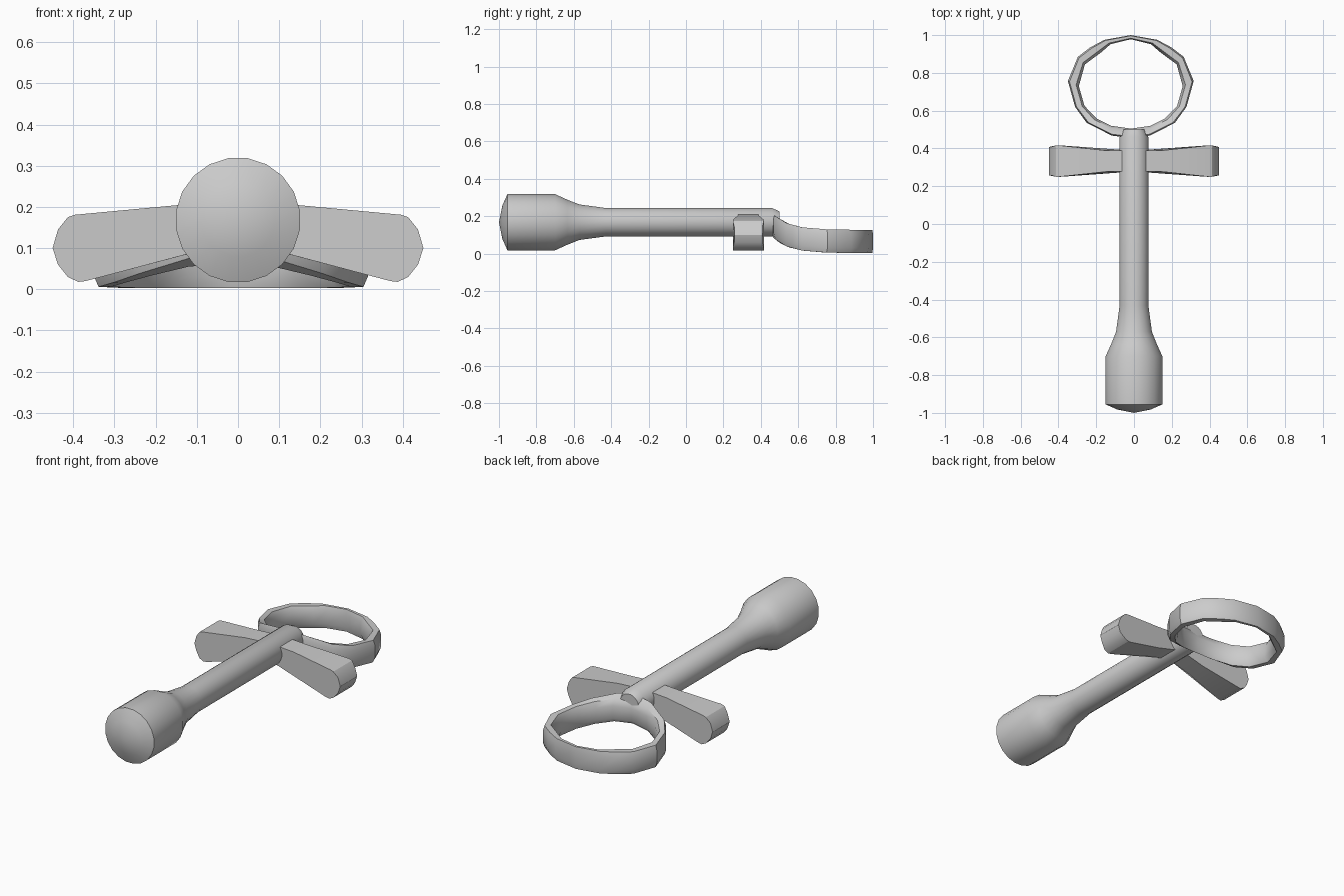
import bpy, bmesh, math

cube = bpy.data.objects.get("Cube")
if cube:
    bpy.data.objects.remove(cube, do_unlink=True)

grey = bpy.data.materials.new("plain grey")
grey.use_nodes = True
colour = (0.6, 0.6, 0.6, 1)
grey.diffuse_color = colour
grey.node_tree.nodes["Principled BSDF"].inputs["Base Color"].default_value = colour

AXIS_Z = 0.168   # height of the shaft axis


def finish(name, bm, angle=35):
    bmesh.ops.recalc_face_normals(bm, faces=bm.faces)
    mesh = bpy.data.meshes.new(name)
    bm.to_mesh(mesh)
    bm.free()
    obj = bpy.data.objects.new(name, mesh)
    bpy.context.collection.objects.link(obj)
    mesh.materials.append(grey)
    bpy.ops.object.select_all(action='DESELECT')
    obj.select_set(True)
    bpy.context.view_layer.objects.active = obj
    bpy.ops.object.shade_smooth_by_angle(angle=math.radians(angle))
    return obj


def bridge(bm, loops, closed=False):
    """Join consecutive vertex loops with quads."""
    pairs = list(zip(loops, loops[1:]))
    if closed:
        pairs.append((loops[-1], loops[0]))
    for a, b in pairs:
        for i in range(len(a)):
            j = (i + 1) % len(a)
            bm.faces.new((a[i], a[j], b[j], b[i]))


# Turned shaft with a thick, domed head at the front
def build_shaft():
    profile = [(-0.982, 0.09), (-0.955, 0.152), (-0.70, 0.152), (-0.635, 0.122),
               (-0.57, 0.096), (-0.43, 0.077), (0.46, 0.077), (0.50, 0.058)]
    sides = 20
    bm = bmesh.new()
    loops = []
    for y, r in profile:
        angles = [math.tau * (i + 0.5) / sides for i in range(sides)]
        loops.append([bm.verts.new((r * math.cos(a), y, AXIS_Z + r * math.sin(a)))
                      for a in angles])
    bridge(bm, loops)
    tip = bm.verts.new((0, -1.0, AXIS_Z))
    for i in range(sides):
        bm.faces.new((tip, loops[0][i], loops[0][(i + 1) % sides]))
    bm.faces.new(loops[-1])
    finish("shaft", bm)


# Drooping cross arm that flares towards a rounded end
def build_arm(name, side):
    outline = [(0.0, 0.213), (0.15, 0.204), (0.395, 0.181), (0.413, 0.175),
               (0.437, 0.145), (0.45, 0.10), (0.437, 0.06), (0.413, 0.03),
               (0.388, 0.018), (0.37, 0.02), (0.15, 0.078), (0.0, 0.118)]
    bm = bmesh.new()
    loops = []
    for sign in (-1, 1):
        loop = []
        for x, z in outline:
            flare = min(max((x - 0.14) / 0.24, 0), 1)
            half = 0.055 + 0.028 * flare - (0.008 if x > 0.43 else 0)
            loop.append(bm.verts.new((side * x, 0.333 + sign * half, z)))
        loops.append(loop)
    bridge(bm, loops)
    for loop in loops:
        bm.faces.new(loop)
    finish(name, bm, 30)


# Flat band ring whose front edge sweeps up to meet the shaft
def build_ring():
    outer = [(0, 1.0), (0.14, 0.975), (0.215, 0.935), (0.28, 0.885), (0.333, 0.757),
             (0.295, 0.62), (0.233, 0.535), (0.10, 0.468), (0, 0.455)]
    inner = [(0, 0.978), (0.107, 0.952), (0.155, 0.91), (0.243, 0.845), (0.275, 0.73),
             (0.245, 0.625), (0.18, 0.558), (0.105, 0.52), (0, 0.505)]
    # Cross-section: fraction from inner to outer edge, height
    section = [(0.85, 0.127), (1.0, 0.10), (1.0, 0.03), (0.8, 0.003),
               (0.25, 0.003), (0.0, 0.03), (0.0, 0.10), (0.25, 0.127)]

    def mirrored(half):
        return half + [(-x, y) for x, y in reversed(half[1:-1])]

    bm = bmesh.new()
    loops = []
    for (xo, yo), (xi, yi) in zip(mirrored(outer), mirrored(inner)):
        loop = []
        for f, h in section:
            x, y = xi + (xo - xi) * f, yi + (yo - yi) * f
            rise = 0.09 * math.exp(-(y - 0.46) / 0.085)
            loop.append(bm.verts.new((x - 0.017, y, h + rise)))
        loops.append(loop)
    bridge(bm, loops, closed=True)
    finish("ring_handle", bm)


build_shaft()
build_arm("left_arm", 1)
build_arm("right_arm", -1)
build_ring()
